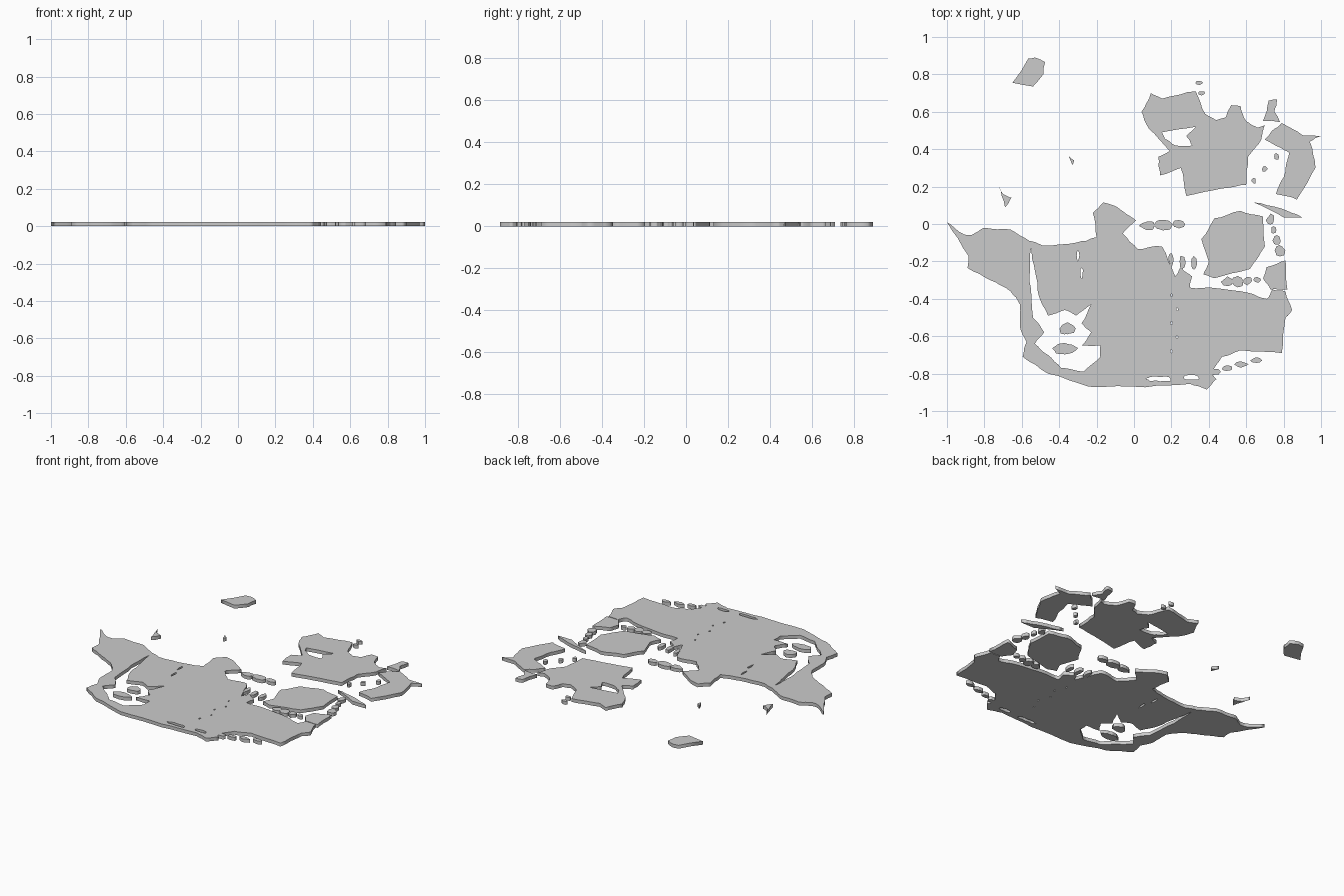
import bpy, math, random
from mathutils import Vector

random.seed(4)
H = 0.022  # slab thickness


def rough(pts, levels=2, amt=0.06):
    # ragged coastline by midpoint displacement, capped on long stretches
    p = [Vector(q) for q in pts]
    for _ in range(levels):
        out = []
        for a, b in zip(p, p[1:] + p[:1]):
            d = b - a
            k = random.uniform(-amt, amt) * min(1, .08 / max(d.length, .001))
            out += [a, (a + b) / 2 + Vector((-d.y, d.x)) * k]
        p = out
    return p


def slab(name, *loops, levels=2):
    # filled flat outline; loops inside loops become water, then islets
    cu = bpy.data.curves.new(name, 'CURVE')
    cu.dimensions = '2D'
    cu.fill_mode = 'BOTH'
    cu.extrude = H / 2
    for pts in loops:
        p = rough(pts, levels)
        s = cu.splines.new('POLY')
        s.points.add(len(p) - 1)
        for sp, q in zip(s.points, p):
            sp.co = (q.x, q.y, 0, 1)
        s.use_cyclic_u = True
    ob = bpy.data.objects.new(name, cu)
    ob.location.z = H / 2
    bpy.context.collection.objects.link(ob)


def blob(x, y, rx, ry, n=8):
    # small irregular islet outline
    pts = []
    for i in range(n):
        a, k = math.tau * i / n, random.uniform(0.7, 1.15)
        pts.append((x + rx * k * math.cos(a), y + ry * k * math.sin(a)))
    return pts


def chain(name, a, b, count, rx, ry):
    # row of small islets scattered between two points
    a, b = Vector(a), Vector(b)
    for i in range(count):
        p = a.lerp(b, i / (count - 1))
        k = random.uniform(.7, 1.2)
        slab(f"{name}_{i + 1}", blob(p.x, p.y, rx * k, ry * k))


# Mainland with inland fjord, islets and small lakes
mainland = [(-1, .01), (-.91, -.055), (-.87, -.06), (-.8, -.02), (-.66, -.03), (-.56, -.09), (-.49, -.115),
            (-.31, -.1), (-.2, -.07), (-.22, .06), (-.165, .115), (-.09, .09), (.01, .02), (-.06, -.05),
            (.02, -.135), (.15, -.12), (.22, -.28), (.25, -.23), (.31, -.28), (.3, -.34), (.41, -.34),
            (.62, -.37), (.71, -.4), (.74, -.35), (.81, -.36), (.845, -.46), (.81, -.5), (.79, -.69),
            (.57, -.675), (.47, -.71), (.41, -.8), (.44, -.83), (.39, -.885), (.3, -.855), (.06, -.873),
            (-.24, -.87), (-.46, -.8), (-.595, -.71), (-.575, -.63), (-.61, -.55), (-.61, -.43), (-.66, -.36),
            (-.77, -.3), (-.89, -.235), (-.885, -.17)]
fjord = [(-.55, -.125), (-.53, -.25), (-.51, -.38), (-.46, -.49), (-.37, -.46), (-.31, -.49), (-.23, -.43),
         (-.28, -.53), (-.23, -.58), (-.28, -.65), (-.18, -.65), (-.18, -.71), (-.27, -.79), (-.39, -.77),
         (-.46, -.7), (-.53, -.64), (-.48, -.58), (-.54, -.5), (-.56, -.3)]
lakes = [blob(.2 + .03 * (i % 2), -.38 - .075 * i, .005, .009) for i in range(5)]
lakes += [blob(-.3 + .02 * (i % 2), -.17 - .09 * i, .008, .03) for i in range(2)]
slab("mainland", mainland, fjord, blob(-.355, -.56, .05, .035), blob(-.37, -.665, .065, .04),
     blob(.14, -.827, .07, .014), blob(.31, -.82, .05, .012), *lakes)

# Large north-east island with a branching bay
big = [(.04, .6), (.09, .7), (.15, .67), (.33, .71), (.38, .59), (.44, .555), (.49, .57), (.52, .635),
       (.57, .63), (.6, .55), (.66, .515), (.7, .53), (.68, .45), (.61, .36), (.6, .21), (.47, .19),
       (.28, .15), (.25, .3), (.14, .26), (.13, .36), (.19, .39), (.08, .51)]
bay = [(.165, .455), (.15, .49), (.33, .52), (.28, .47), (.31, .42), (.22, .42)]
slab("large_island", big, bay)

# Eastern island and the spit north of it
slab("east_island", [(.79, .54), (.9, .475), (1, .47), (.94, .44), (.97, .3), (.87, .13), (.76, .16),
                     (.8, .25), (.83, .38), (.78, .41), (.7, .45), (.74, .5)])
slab("north_spit", [(.72, .66), (.765, .665), (.75, .6), (.78, .545), (.69, .55)])

# Round island and its slim neighbours
slab("round_island", [(.36, -.08), (.43, .03), (.57, .07), (.69, .04), (.7, -.12), (.62, -.24), (.43, -.29),
                      (.37, -.27), (.4, -.2)])
slab("slim_island", [(.64, .115), (.78, .085), (.9, .035), (.8, .035)])
slab("tail_island", [(.69, -.29), (.71, -.23), (.81, -.195), (.82, -.35), (.73, -.35)])

# Remote islands
slab("far_island", [(-.65, .755), (-.565, .885), (-.53, .89), (-.475, .865), (-.485, .8), (-.54, .735)], levels=1)
slab("hook_islet", [(-.725, .205), (-.7, .16), (-.655, .14), (-.69, .09)])
slab("lone_islet", [(-.35, .365), (-.32, .34), (-.33, .315)], levels=1)

# Island chains in the straits and along the south coast
chain("strait_islet", (.07, -.01), (.24, 0), 3, .04, .025)
chain("bay_islet", (.2, -.19), (.32, -.21), 3, .02, .045)
chain("sound_islet", (.73, .02), (.78, -.14), 4, .022, .03)
chain("south_islet", (.5, -.31), (.66, -.3), 4, .03, .025)
chain("coast_islet", (.42, -.79), (.65, -.73), 4, .04, .018)
chain("reef_islet", (.35, .755), (.36, .7), 2, .028, .015)
chain("channel_islet", (.64, .23), (.76, .36), 3, .016, .02)

# Solid meshes
bpy.ops.object.select_all(action='SELECT')
bpy.context.view_layer.objects.active = bpy.context.selected_objects[0]
bpy.ops.object.convert(target='MESH')
